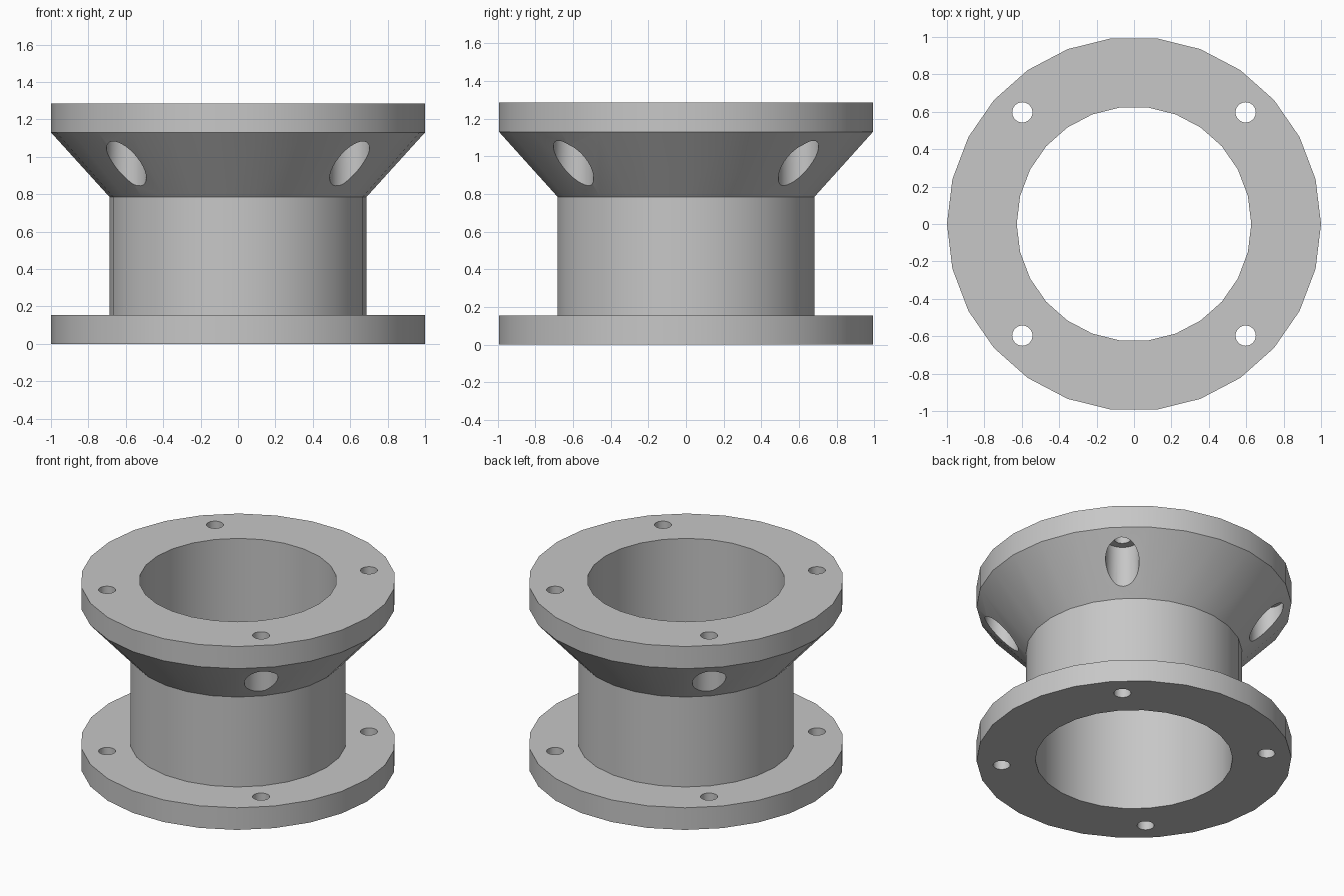
import bpy
import bmesh
import math

if "Cube" in bpy.data.objects:
    bpy.data.objects.remove(bpy.data.objects["Cube"], do_unlink=True)

SIDES = 26
BORE, NECK, RIM = 0.627, 0.687, 1.0
BASE_TOP, CONE_BOTTOM, CONE_TOP, HEIGHT = 0.155, 0.785, 1.13, 1.285
BOLT = 0.597          # bolt hole offset in x and y

# Single grey metal
grey = bpy.data.materials.new("plain grey metal")
grey.use_nodes = True
color = (0.57, 0.57, 0.57, 1)
grey.diffuse_color = color
grey.node_tree.nodes["Principled BSDF"].inputs["Base Color"].default_value = color


def lathe(name, profile, sides):
    """Revolve a closed (radius, height) profile around z."""
    bm = bmesh.new()
    rings = []
    for i in range(sides):
        a = math.tau * i / sides
        rings.append([bm.verts.new((r * math.cos(a), r * math.sin(a), z))
                      for r, z in profile])
    for i, ring in enumerate(rings):
        after = rings[(i + 1) % sides]
        for j in range(len(profile)):
            k = (j + 1) % len(profile)
            bm.faces.new((ring[j], after[j], after[k], ring[k]))
    bmesh.ops.recalc_face_normals(bm, faces=bm.faces)
    mesh = bpy.data.meshes.new(name)
    bm.to_mesh(mesh)
    bm.free()
    obj = bpy.data.objects.new(name, mesh)
    bpy.context.collection.objects.link(obj)
    mesh.materials.append(grey)
    return obj


def drill(target, x, y, radius, bottom, top):
    """Cut a vertical round hole through the target."""
    bpy.ops.mesh.primitive_cylinder_add(
        vertices=32, radius=radius, depth=top - bottom,
        location=(x, y, (top + bottom) / 2))
    cutter = bpy.context.object
    cutter.name = "hole_cutter"
    cutter.hide_render = True
    cutter.data.materials.append(grey)
    bpy.context.view_layer.objects.active = target
    mod = target.modifiers.new("hole", "BOOLEAN")
    mod.operation = "DIFFERENCE"
    mod.solver = "EXACT"
    mod.object = cutter
    bpy.ops.object.modifier_apply(modifier=mod.name)
    bpy.data.objects.remove(cutter, do_unlink=True)


# Base flange, neck, flared collar and top flange in one turned body
body = lathe("flanged_sleeve", [
    (BORE, 0), (RIM, 0), (RIM, BASE_TOP), (NECK, BASE_TOP),
    (NECK, CONE_BOTTOM), (RIM, CONE_TOP), (RIM, HEIGHT), (BORE, HEIGHT)], SIDES)

# Bolt holes through both flanges, with wide pockets in the flared collar
for sx in (-1, 1):
    for sy in (-1, 1):
        drill(body, sx * BOLT, sy * BOLT, 0.107, 0.5, CONE_TOP)
        drill(body, sx * BOLT, sy * BOLT, 0.054, -0.2, HEIGHT + 0.2)

# Smooth round walls, crisp edges
bpy.ops.object.select_all(action="DESELECT")
body.select_set(True)
bpy.context.view_layer.objects.active = body
bpy.ops.object.shade_smooth_by_angle(angle=math.radians(30))
